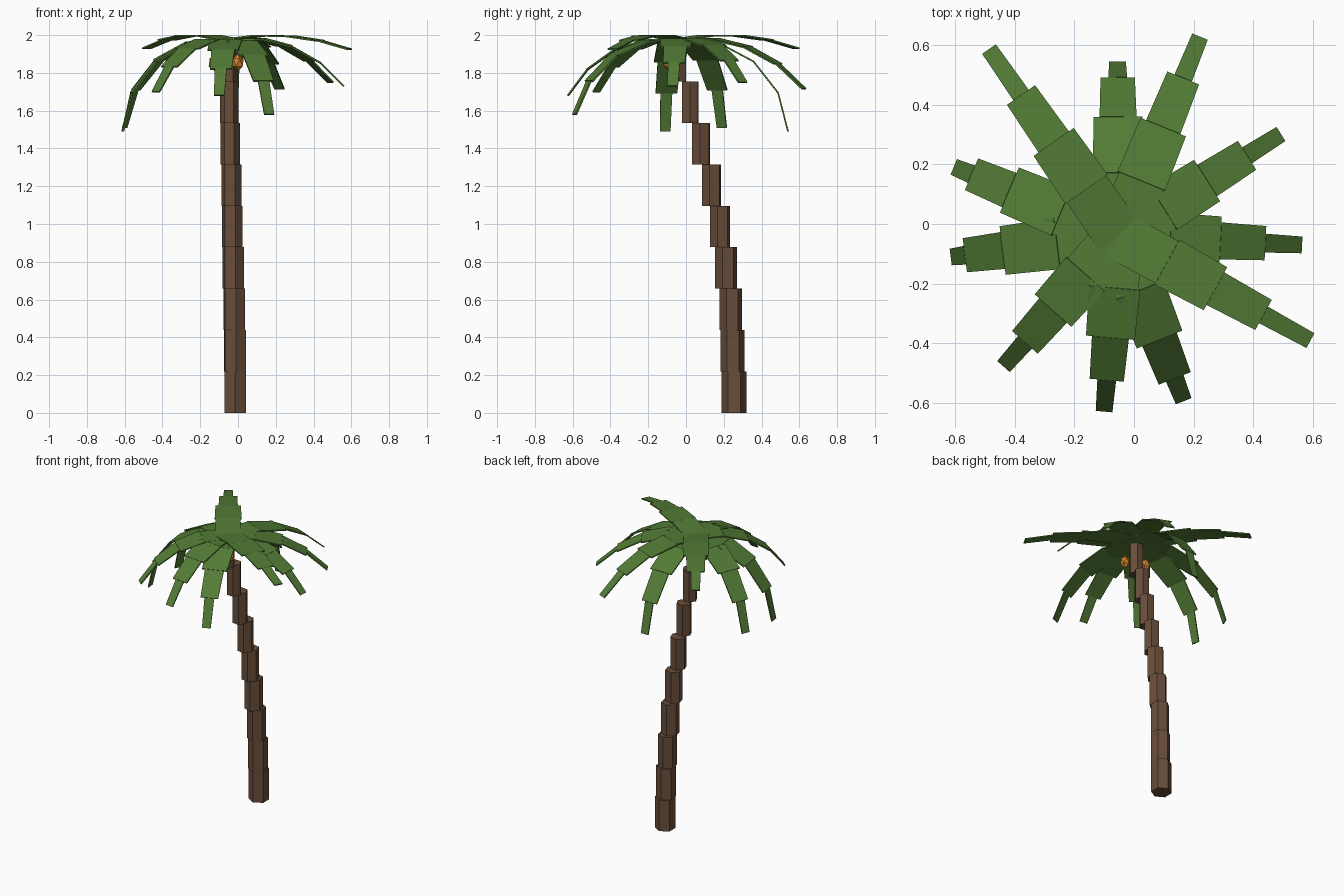
import bpy, bmesh
from math import sin, cos, radians, pi, hypot, atan2
from mathutils import Vector, Matrix

if "Cube" in bpy.data.objects:
    bpy.data.objects.remove(bpy.data.objects["Cube"])


def material(name, rgb):
    m = bpy.data.materials.new(name)
    m.diffuse_color = (*rgb, 1)
    m.use_nodes = True
    m.node_tree.nodes["Principled BSDF"].inputs["Base Color"].default_value = m.diffuse_color
    return m


bark = material("bark", (0.14, 0.075, 0.042))
leaf = material("leaf", (0.085, 0.2, 0.036))
fruit = material("fruit", (0.65, 0.23, 0.02))


def finish(name, bm, mat):
    bmesh.ops.recalc_face_normals(bm, faces=bm.faces)
    me = bpy.data.meshes.new(name)
    bm.to_mesh(me)
    bm.free()
    me.materials.append(mat)
    ob = bpy.data.objects.new(name, me)
    bpy.context.collection.objects.link(ob)
    return ob


def loft(bm, lower, upper):
    """Closed prism between two rings of points."""
    a = [bm.verts.new(p) for p in lower]
    b = [bm.verts.new(p) for p in upper]
    n = len(a)
    bm.faces.new(a[::-1])
    bm.faces.new(b)
    for i in range(n):
        j = (i + 1) % n
        bm.faces.new((a[i], a[j], b[j], b[i]))


# Trunk: stacked hexagonal blocks, each shifted, twisted and a little thinner
centres = [(-.015, .255), (-.016, .246), (-.02, .237), (-.025, .212), (-.03, .18),
           (-.035, .135), (-.041, .08), (-.046, .022), (-.05, -.04)]
step = 0.2193
bm = bmesh.new()
for i, (cx, cy) in enumerate(centres):
    r = 0.066 - 0.0024 * i
    angles = [pi / 2 + radians(4 * i) + k * pi / 3 for k in range(6)]
    ring = [(cx + r * cos(a), cy + r * sin(a)) for a in angles]
    loft(bm, [(x, y, i * step) for x, y in ring], [(x, y, (i + 1) * step) for x, y in ring])
finish("trunk", bm, bark)

# Fronds: four thin panels bending down from the crown to a given tip
crown = Vector((-.05, -.04, 1.976))
widths = [(.165, .16), (.172, .164), (.124, .115), (.063, .056)]
tips = [(-.485, .585, 1.93), (-.055, .54, 1.49), (.22, .625, 1.715), (.49, .30, 1.75),
        (.56, -.07, 1.73), (.59, -.39, 1.925), (.165, -.59, 1.58), (-.10, -.625, 1.68),
        (-.435, -.475, 1.70), (-.61, -.11, 1.49), (-.60, .19, 1.51)]
for n, tip in enumerate(tips):
    d = Vector(tip) - crown
    flat = Vector((d.x, d.y, 0)).normalized()
    side = Vector((-flat.y, flat.x, 0))
    mean = atan2(-d.z, hypot(d.x, d.y))
    bend = radians(5) + 0.47 * mean
    length = d.length * sin(bend / 2) / sin(2 * bend)
    p = crown.copy()
    bm = bmesh.new()
    for i, (w0, w1) in enumerate(widths):
        pitch = mean + (i - 1.5) * bend
        along = flat * cos(pitch) - Vector((0, 0, sin(pitch)))
        up = along.cross(side) * 0.004
        q = p + along * length
        rings = [[c + side * (w / 2 * s) + up * t for s, t in ((-1, -1), (1, -1), (1, 1), (-1, 1))]
                 for c, w in ((p, w0), (q, w1))]
        loft(bm, *rings)
        p = q
    finish(f"frond_{n + 1}", bm, leaf)

# Fruit hanging under the crown
for n, pos in enumerate([(0, -.09, 1.855), (-.125, -.035, 1.855)]):
    bm = bmesh.new()
    bmesh.ops.create_icosphere(bm, subdivisions=1, radius=1,
                               matrix=Matrix.Translation(pos) @ Matrix.Diagonal((.034, .034, .046, 1)))
    finish(f"fruit_{n + 1}", bm, fruit)
